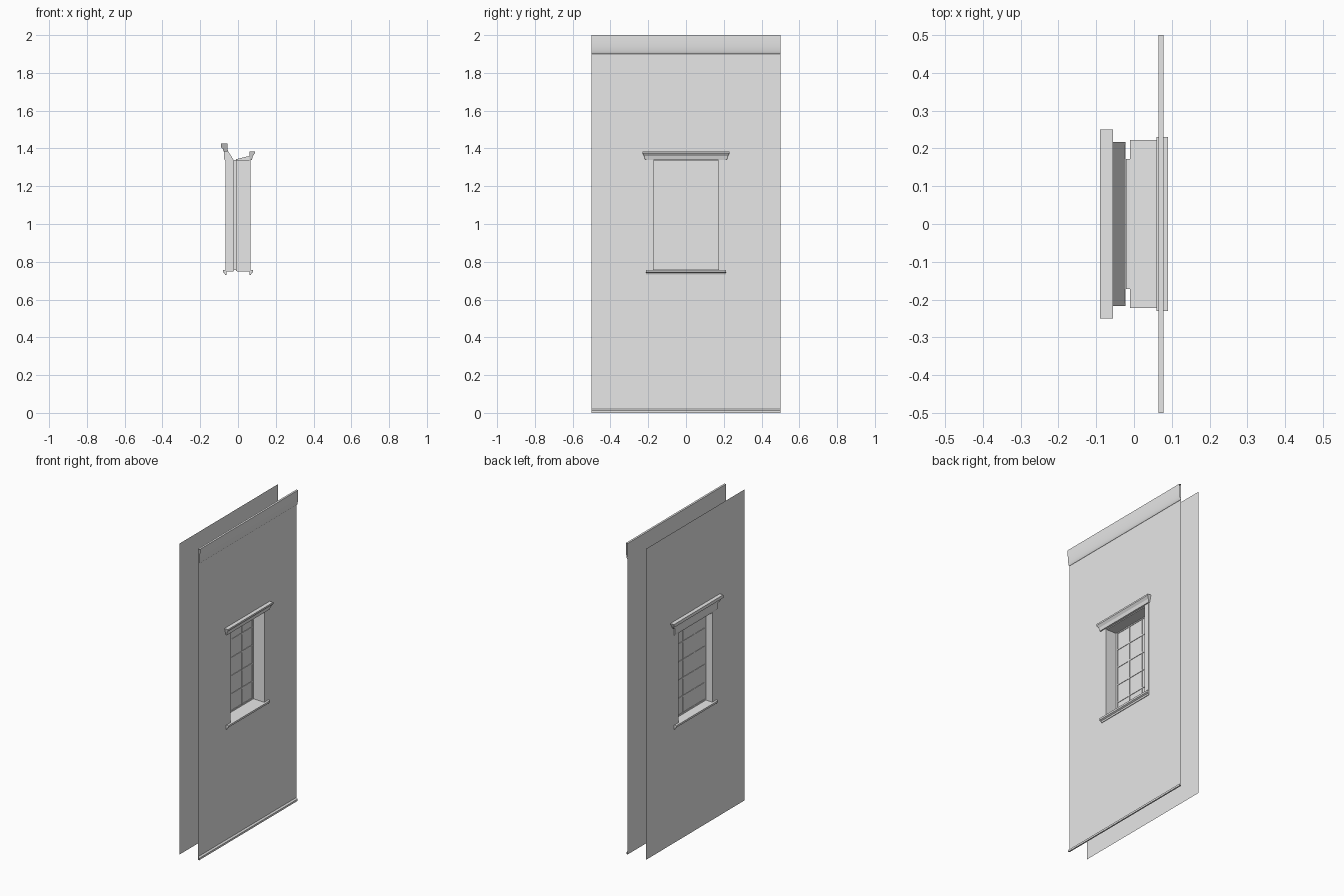
import bpy, bmesh, math

cube = bpy.data.objects.get("Cube")
if cube:
    bpy.data.objects.remove(cube, do_unlink=True)

GREY = (0.8, 0.8, 0.8, 1)
mat = bpy.data.materials.new("plain_grey")
mat.use_nodes = True
mat.diffuse_color = GREY
mat.node_tree.nodes["Principled BSDF"].inputs["Base Color"].default_value = GREY

WALL_X, HALF_Y, TOP = 0.065, 0.5, 2.0
OPEN_Y, SILL_Z, HEAD_Z = 0.172, 0.757, 1.34


def finish(name, bm, recalc=True):
    if recalc:
        bmesh.ops.recalc_face_normals(bm, faces=bm.faces)
    mesh = bpy.data.meshes.new(name)
    bm.to_mesh(mesh)
    bm.free()
    mesh.materials.append(mat)
    ob = bpy.data.objects.new(name, mesh)
    bpy.context.collection.objects.link(ob)
    return ob


def box(name, x0, x1, y0, y1, z0, z1):
    bm = bmesh.new()
    bmesh.ops.create_cube(bm, size=1)
    for v in bm.verts:
        v.co.x = (x0 + x1) / 2 + v.co.x * (x1 - x0)
        v.co.y = (y0 + y1) / 2 + v.co.y * (y1 - y0)
        v.co.z = (z0 + z1) / 2 + v.co.z * (z1 - z0)
    return finish(name, bm)


def moulding(name, profile, half, closed=True):
    """Run an x-z profile along y; a third value overrides the half length."""
    bm = bmesh.new()
    ends = []
    for s in (-1, 1):
        ends.append([bm.verts.new((p[0], s * (p[2] if len(p) > 2 else half), p[1]))
                     for p in profile])
    n = len(profile)
    for i in range(n if closed else n - 1):
        j = (i + 1) % n
        bm.faces.new((ends[0][i], ends[0][j], ends[1][j], ends[1][i]))
    if closed:
        for e in ends:
            bm.faces.new(e)
    return finish(name, bm, closed)


def wall(name, x):
    """Thin sheet with a window opening, facing away from the middle."""
    bm = bmesh.new()
    ys, zs = (-HALF_Y, -0.19, 0.19, HALF_Y), (0, 0.75, 1.345, TOP)
    grid = [[bm.verts.new((x, y, z)) for z in zs] for y in ys]
    for i in range(3):
        for j in range(3):
            if (i, j) != (1, 1):
                f = [grid[i][j], grid[i + 1][j], grid[i + 1][j + 1], grid[i][j + 1]]
                bm.faces.new(f if x > 0 else f[::-1])
    bmesh.ops.dissolve_limit(bm, angle_limit=0.01, verts=bm.verts, edges=bm.edges)
    return finish(name, bm, False)


wall("outer_wall", WALL_X)
wall("inner_wall", -WALL_X)

# Rounded cornice and base strip, open at the ends
bulge = [(0.067 + 0.011 * math.cos(t * math.pi / 16), 1.975 - 0.075 * math.sin(t * math.pi / 16))
         for t in range(9)]
cornice = moulding("cornice", [(WALL_X, 1.9)] + bulge[::-1] + [(0.078, TOP), (WALL_X, TOP)],
                   HALF_Y, False)
moulding("base_strip", [(WALL_X, 0), (0.074, 0), (0.074, 0.012), (WALL_X, 0.02)], HALF_Y, False)

# Jamb blocks on both sides of the sash
for side, s in (("left", 1), ("right", -1)):
    y0, y1 = sorted((s * OPEN_Y, s * 0.21))
    box("outer_jamb_" + side, -0.01, 0.067, y0, y1, SILL_Z, HEAD_Z)
    box("inner_jamb_" + side, -0.067, -0.022, y0, y1, SILL_Z, HEAD_Z)

# Heads, with the outer crown flaring at its returns
moulding("outer_head", [(-0.01, 1.335, 0.222), (0.06, 1.335, 0.222), (0.06, 1.36, 0.222),
                        (-0.01, 1.343, 0.222)], 0.222)
moulding("outer_crown", [(0.06, HEAD_Z, 0.217), (0.074, HEAD_Z, 0.217), (0.079, 1.36, 0.222),
                         (0.09, 1.375, 0.23), (0.09, 1.385, 0.23), (0.06, 1.385, 0.23)], 0.23)
moulding("inner_head", [(-0.022, 1.33), (-0.068, 1.335), (-0.075, 1.35), (-0.075, 1.39),
                        (-0.055, 1.39), (-0.022, 1.337)], 0.217)
moulding("inner_crown", [(-0.055, 1.385, 0.23), (-0.077, 1.385, 0.23), (-0.08, 1.398, 0.245),
                         (-0.09, 1.405), (-0.09, 1.425), (-0.055, 1.425)], 0.25)

# Sills with a nosing and an apron
for name, s, inner in (("outer_sill", 1, -0.01), ("inner_sill", -1, 0.022)):
    moulding(name, [(s * inner, 0.76), (s * 0.08, 0.757), (s * 0.08, 0.745), (s * 0.071, 0.74),
                    (s * 0.069, 0.73), (s * 0.06, 0.73), (s * 0.06, 0.748), (s * inner, 0.75)],
           0.213)

# Sash: pane, frame and glazing bars
X0, X1, RAIL, BAR = -0.021, -0.01, 0.012, 0.004
box("pane", -0.018, -0.013, -OPEN_Y, OPEN_Y, SILL_Z, HEAD_Z)
for s, side in ((1, "left"), (-1, "right")):
    y0, y1 = sorted((s * OPEN_Y, s * (OPEN_Y - RAIL)))
    box("sash_stile_" + side, X0, X1, y0, y1, SILL_Z, HEAD_Z)
box("sash_top_rail", X0, X1, -OPEN_Y, OPEN_Y, HEAD_Z - RAIL, HEAD_Z)
box("sash_bottom_rail", X0, X1, -OPEN_Y, OPEN_Y, SILL_Z, SILL_Z + RAIL)
COLS, ROWS = 3, 5
for i in range(1, COLS):
    y = -OPEN_Y + 2 * OPEN_Y * i / COLS
    box("upright_bar_%d" % i, X0, X1, y - BAR, y + BAR, SILL_Z, HEAD_Z)
for i in range(1, ROWS):
    z = SILL_Z + (HEAD_Z - SILL_Z) * i / ROWS
    box("cross_bar_%d" % i, X0, X1, -OPEN_Y, OPEN_Y, z - BAR, z + BAR)

# Smooth the rounded cornice only
bpy.context.view_layer.objects.active = cornice
cornice.select_set(True)
bpy.ops.object.shade_smooth_by_angle()
